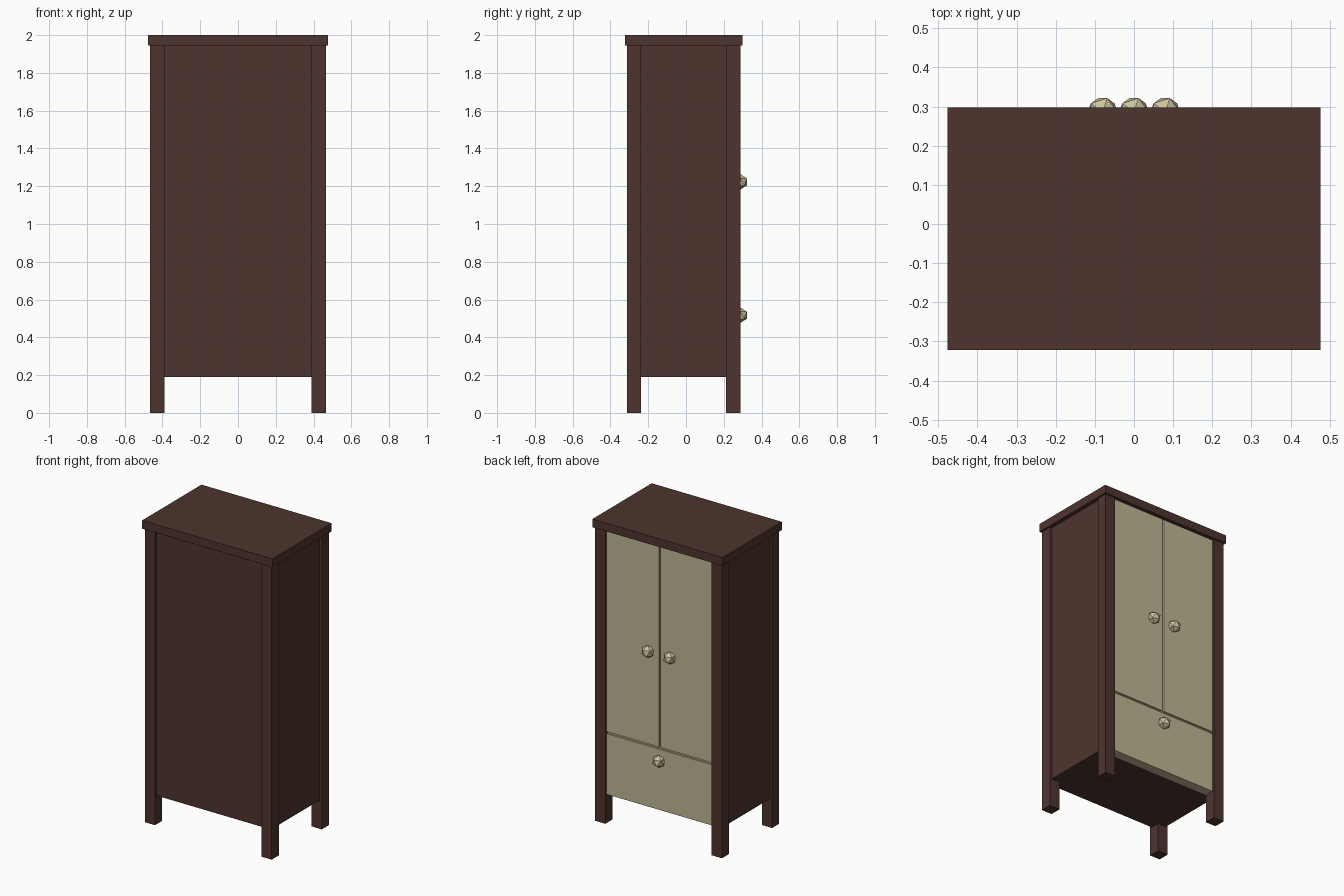
import bpy, bmesh, math
from mathutils import Matrix, Vector

if "Cube" in bpy.data.objects:
    bpy.data.objects.remove(bpy.data.objects["Cube"])


def material(name, rgb):
    m = bpy.data.materials.new(name)
    m.diffuse_color = (*rgb, 1)
    m.use_nodes = True
    m.node_tree.nodes["Principled BSDF"].inputs["Base Color"].default_value = m.diffuse_color
    return m


BROWN = material("dark brown wood", (0.076, 0.034, 0.027))
CREAM = material("cream paint", (0.52, 0.47, 0.29))
KNOB = material("cream knob", (0.60, 0.54, 0.34))


def finish(name, bm, mat):
    me = bpy.data.meshes.new(name)
    bm.to_mesh(me)
    bm.free()
    me.materials.append(mat)
    ob = bpy.data.objects.new(name, me)
    bpy.context.collection.objects.link(ob)
    return ob


def box(name, lo, hi, mat):
    lo, hi = Vector(lo), Vector(hi)
    bm = bmesh.new()
    bmesh.ops.create_cube(bm, size=1, matrix=Matrix.Translation((lo + hi) / 2)
                          @ Matrix.Diagonal((*(hi - lo), 1)))
    return finish(name, bm, mat)


def knob(name, x, z):
    bm = bmesh.new()
    bmesh.ops.create_icosphere(bm, subdivisions=1, radius=0.042,
                               matrix=Matrix.Translation((x, 0.286, z)))
    return finish(name, bm, KNOB)


# overhanging top slab
box("top", (-0.477, -0.322, 1.945), (0.477, 0.298, 2.0), BROWN)

# four corner legs
for sx, side in ((-1, "left"), (1, "right")):
    xs = sorted((sx * 0.465, sx * 0.39))
    for y0, y1, end in ((-0.312, -0.237, "plain"), (0.213, 0.288, "door")):
        box(f"{side}_{end}_leg", (xs[0], y0, 0), (xs[1], y1, 1.945), BROWN)

# carcass set slightly inside the legs
box("carcass", (-0.45, -0.297, 0.19), (0.45, 0.213, 1.945), BROWN)
# cream backing seen in the gaps between doors
box("door_backing", (-0.39, 0.213, 0.19), (0.39, 0.262, 1.945), CREAM)

# two doors and a drawer
for sx, side in ((-1, "left"), (1, "right")):
    xs = sorted((sx * 0.006, sx * 0.39))
    box(f"{side}_door", (xs[0], 0.262, 0.606), (xs[1], 0.274, 1.945), CREAM)
    knob(f"{side}_door_knob", sx * 0.08, 1.223)
box("drawer", (-0.39, 0.262, 0.19), (0.39, 0.274, 0.592), CREAM)
knob("drawer_knob", 0, 0.517)
